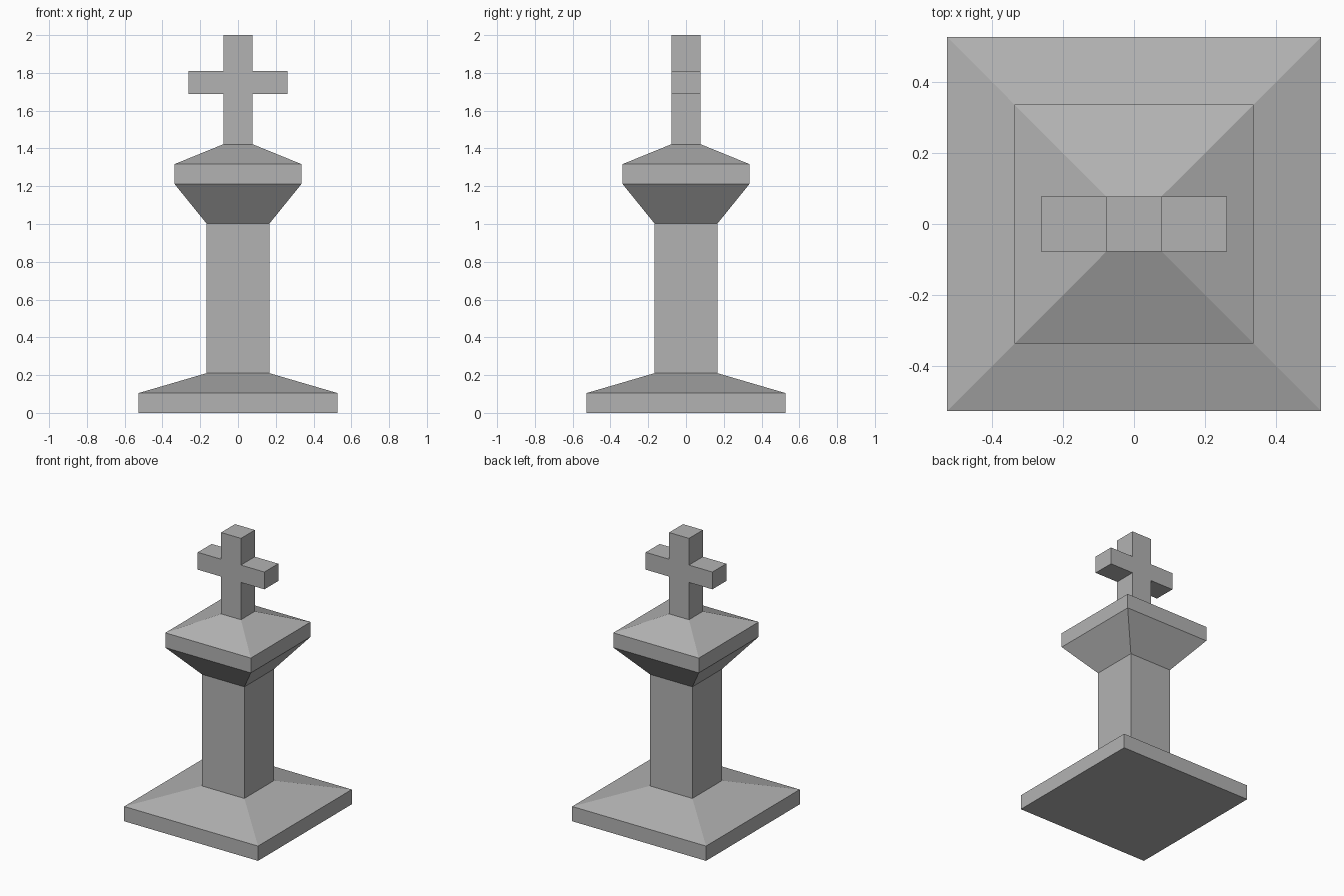
import bpy
import bmesh

cube = bpy.data.objects.get("Cube")
if cube:
    bpy.data.objects.remove(cube, do_unlink=True)

# Single stone colour
stone = bpy.data.materials.new("grey_stone")
stone.use_nodes = True
colour = (0.45, 0.45, 0.45, 1)
stone.diffuse_color = colour
stone.node_tree.nodes["Principled BSDF"].inputs["Base Color"].default_value = colour


def finish(name, bm):
    bmesh.ops.recalc_face_normals(bm, faces=bm.faces)
    mesh = bpy.data.meshes.new(name)
    bm.to_mesh(mesh)
    bm.free()
    mesh.materials.append(stone)
    obj = bpy.data.objects.new(name, mesh)
    bpy.context.collection.objects.link(obj)
    return obj


def square_loft(name, sections, cap_bottom=False):
    """Join square rings given as (half width, height)."""
    bm = bmesh.new()
    corners = ((-1, -1), (1, -1), (1, 1), (-1, 1))
    rings = [[bm.verts.new((x * r, y * r, z)) for x, y in corners]
             for r, z in sections]
    for low, high in zip(rings, rings[1:]):
        for i in range(4):
            j = (i + 1) % 4
            bm.faces.new((low[i], low[j], high[j], high[i]))
    if cap_bottom:
        bm.faces.new(rings[0][::-1])
    return finish(name, bm)


BASE, SHAFT, CAP, CROSS, ARM = 0.526, 0.167, 0.336, 0.078, 0.262
BASE_TOP, SHAFT_TOP, CAP_TOP = 0.21, 1.003, 1.422

# Plinth, shaft and capital
square_loft("plinth", [(BASE, 0), (BASE, 0.105), (SHAFT, BASE_TOP)], True)
square_loft("shaft", [(SHAFT, BASE_TOP), (SHAFT, SHAFT_TOP)])
square_loft("capital", [(SHAFT, SHAFT_TOP), (CAP, 1.212),
                        (CAP, 1.317), (CROSS, CAP_TOP)])

# Cross: half outline mirrored, then extruded through its depth
half = [(CROSS, CAP_TOP), (CROSS, 1.687), (ARM, 1.687),
        (ARM, 1.81), (CROSS, 1.81), (CROSS, 2.0)]
outline = half + [(-x, z) for x, z in reversed(half)]
bm = bmesh.new()
front = bm.faces.new([bm.verts.new((x, -CROSS, z)) for x, z in outline])
extruded = bmesh.ops.extrude_face_region(bm, geom=[front], use_keep_orig=True)
moved = [v for v in extruded["geom"] if isinstance(v, bmesh.types.BMVert)]
bmesh.ops.translate(bm, verts=moved, vec=(0, 2 * CROSS, 0))
finish("cross", bm)
